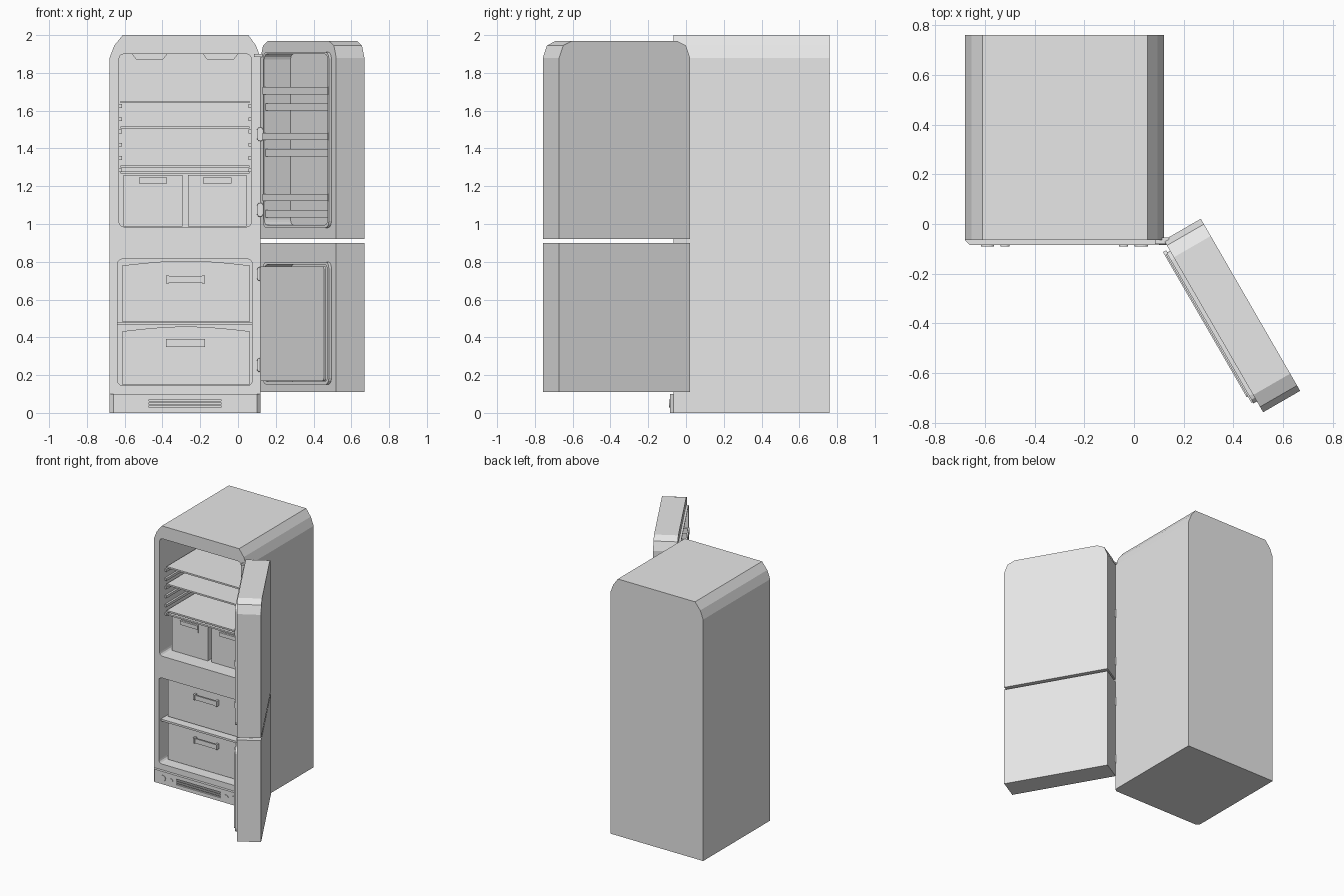
import bpy, bmesh, math
from mathutils import Matrix

if "Cube" in bpy.data.objects:
    bpy.data.objects.remove(bpy.data.objects["Cube"])

enamel = bpy.data.materials.new("light grey enamel")
enamel.diffuse_color = (0.8, 0.8, 0.8, 1)
enamel.use_nodes = True
enamel.node_tree.nodes["Principled BSDF"].inputs["Base Color"].default_value = enamel.diffuse_color

# Door frame: local x runs from hinge to free edge, local y from inside to outside
DOOR = Matrix.Translation((0.12, -0.065, 0)) @ Matrix.Rotation(math.radians(-60), 4, 'Z')
WORLD = Matrix.Identity(4)


def finish(name, bm, m=WORLD):
    bmesh.ops.recalc_face_normals(bm, faces=bm.faces)
    me = bpy.data.meshes.new(name)
    bm.to_mesh(me)
    bm.free()
    ob = bpy.data.objects.new(name, me)
    bpy.context.collection.objects.link(ob)
    me.materials.append(enamel)
    ob.matrix_world = m
    return ob


def prism(name, pts, y0, y1, m=WORLD):
    """Extrude an x-z outline along y."""
    bm = bmesh.new()
    f = bm.faces.new([bm.verts.new((x, y0, z)) for x, z in pts])
    ext = bmesh.ops.extrude_face_region(bm, geom=[f])
    for v in ext['geom']:
        if isinstance(v, bmesh.types.BMVert):
            v.co.y = y1
    return finish(name, bm, m)


def rounded(x0, x1, z0, z1, r, n=3):
    pts = []
    for cx, cz, a in ((x1-r, z1-r, 0), (x0+r, z1-r, 90), (x0+r, z0+r, 180), (x1-r, z0+r, 270)):
        for i in range(n + 1):
            t = math.radians(a + 90 * i / n)
            pts.append((cx + r * math.cos(t), cz + r * math.sin(t)))
    return pts


def box(name, x0, x1, y0, y1, z0, z1, m=WORLD):
    return prism(name, [(x0, z0), (x1, z0), (x1, z1), (x0, z1)], y0, y1, m)


def tray(name, x0, x1, y0, y1, z0, z1, wall=0.012, m=WORLD):
    """Box that is open at the top."""
    bm = bmesh.new()
    bmesh.ops.create_cube(bm, size=1)
    for v in bm.verts:
        v.co = (x0 + (v.co.x + .5) * (x1 - x0), y0 + (v.co.y + .5) * (y1 - y0),
                z0 + (v.co.z + .5) * (z1 - z0))
    top = max(bm.faces, key=lambda f: f.calc_center_median().z)
    bmesh.ops.inset_region(bm, faces=[top], thickness=wall)
    ext = bmesh.ops.extrude_face_region(bm, geom=[top])
    for v in ext['geom']:
        if isinstance(v, bmesh.types.BMVert):
            v.co.z = z0 + wall
    if top.is_valid:
        bm.faces.remove(top)
    return finish(name, bm, m)


def cut(ob, *cutters):
    bpy.context.view_layer.update()
    for c in cutters:
        mod = ob.modifiers.new("cut", 'BOOLEAN')
        mod.operation, mod.solver, mod.object = 'DIFFERENCE', 'EXACT', c
        with bpy.context.temp_override(object=ob, active_object=ob):
            bpy.ops.object.modifier_apply(modifier=mod.name)
        bpy.data.objects.remove(c)


def bevel(ob, w, seg=2):
    mod = ob.modifiers.new("bevel", 'BEVEL')
    mod.width, mod.segments = w, seg


# Cabinet with two compartments
cabinet = prism("cabinet", [(-.68, 0), (.12, 0), (.12, 1.88), (.095, 1.945), (.055, 2),
                            (-.61, 2), (-.655, 1.945), (-.68, 1.88)], -.065, .76)
cut(cabinet, prism("upper_cutter", rounded(-.63, .07, .985, 1.9, .025), -.1, .62),
    prism("lower_cutter", rounded(-.637, .075, .145, .815, .025), -.1, .62))

# Plinth with grille slots and control knobs
bm_pts = [(-.68, 0), (.12, 0), (.12, .1), (-.68, .1)]
plinth = prism("plinth", bm_pts, -.085, -.065)
for v in plinth.data.vertices:
    if v.co.y < -.08:
        v.co.x += .02 if v.co.x < 0 else -.02
cut(plinth, *[box("slot_cutter", -.47, -.09, -.1, -.075, z - .005, z + .005) for z in (.033, .05, .067)])
for x, r in ((-.59, .027), (-.52, .018), (-.042, .018), (.03, .027)):
    prism("plinth_knob", rounded(x - r, x + r, .05 - r * .8, .05 + r * .8, r * .75), -.09, -.083)

# Glass shelves and side rails
for z in (1.64, 1.505, 1.298):
    box("shelf", -.622, .062, .01, .61, z, z + .012)
for z in (1.625, 1.555, 1.49, 1.42, 1.35, 1.285):
    box("left_rail", -.632, -.615, 0, .6, z - .01, z + .01)
    box("right_rail", .055, .072, 0, .6, z - .01, z + .01)
box("crisper_cover", -.622, .062, .02, .61, 1.268, 1.28)

# Ceiling lamps
for x in (-.468, -.093):
    prism("ceiling_lamp", [(x - .095, 1.902), (x - .07, 1.87), (x + .07, 1.87), (x + .095, 1.902)], .02, .2)

# Crisper drawers
for x in (-.605, -.265):
    tray("crisper_drawer", x, x + .31, .05, .58, .988, 1.26)
    box("crisper_grip", x + .08, x + .23, .035, .05, 1.215, 1.245)
    box("crisper_grip_plate", x + .08, x + .23, .043, .05, 1.185, 1.215)

# Freezer drawers with arched fronts
for z0, z1 in ((.485, .805), (.15, .457)):
    arch = [(-.613 + .676 * i / 12, z1 - .025 + .025 * math.sin(math.pi * i / 12)) for i in range(13)]
    prism("freezer_drawer_front", [(.063, z0), (-.613, z0)] + arch, .015, .035)
    tray("freezer_drawer", -.6, .05, .035, .58, z0 + .005, z1 - .04)
    zc = z0 + .222 if z0 > .4 else z0 + .22
    box("drawer_handle", -.365, -.19, -.01, .0, zc - .018, zc + .018)
    for x in (-.38, -.19):
        box("handle_mount", x, x + .015, -.012, .016, zc - .021, zc + .021)
box("freezer_shelf", -.637, .075, -.04, .62, .464, .479)

# Upper door with recessed liner
upper_door = prism("upper_door", [(0, .92), (.8, .92), (.8, 1.88), (.775, 1.945), (.72, 1.97),
                                  (.08, 1.97), (.025, 1.945), (0, 1.88)], 0, .172, DOOR)
cut(upper_door, prism("pocket_cutter", rounded(.065, .735, .995, 1.9, .03), -.1, .145, DOOR))
upper_rim = prism("upper_door_rim", rounded(.05, .75, .98, 1.91, .035), -.016, .001, DOOR)
cut(upper_rim, prism("rim_cutter", rounded(.065, .735, .995, 1.9, .03), -.1, .1, DOOR))

# Door racks: low tray plus raised guard rail
for z in (1.6, 1.358, 1.035):
    tray("door_rack", .066, .734, -.01, .144, z, z + .038, .01, DOOR)
    box("rack_guard", .055, .745, -.022, -.01, z + .086, z + .124, DOOR)
    for x in (.066, .724):
        box("rack_guard_side", x, x + .01, -.01, .144, z + .086, z + .124, DOOR)

# Lower door with recessed liner and bin panel
lower_door = box("lower_door", 0, .8, 0, .172, .11, .9, DOOR)
cut(lower_door, prism("pocket_cutter", rounded(.065, .735, .165, .785, .03), -.1, .145, DOOR))
lower_rim = prism("lower_door_rim", rounded(.05, .75, .15, .8, .035), -.016, .001, DOOR)
cut(lower_rim, prism("rim_cutter", rounded(.065, .735, .165, .785, .03), -.1, .1, DOOR))
prism("lower_door_bin", rounded(.04, .715, .17, .775, .012), -.027, -.012, DOOR)

# Hinge knuckles and top hinge
for z in (1.475, 1.075, .735, .253):
    bevel(prism("hinge_knuckle", rounded(.1, .135, z - .037, z + .037, .016), -.085, -.06), .005)
box("top_hinge_plate", .085, .14, -.08, -.055, 1.885, 1.9)
